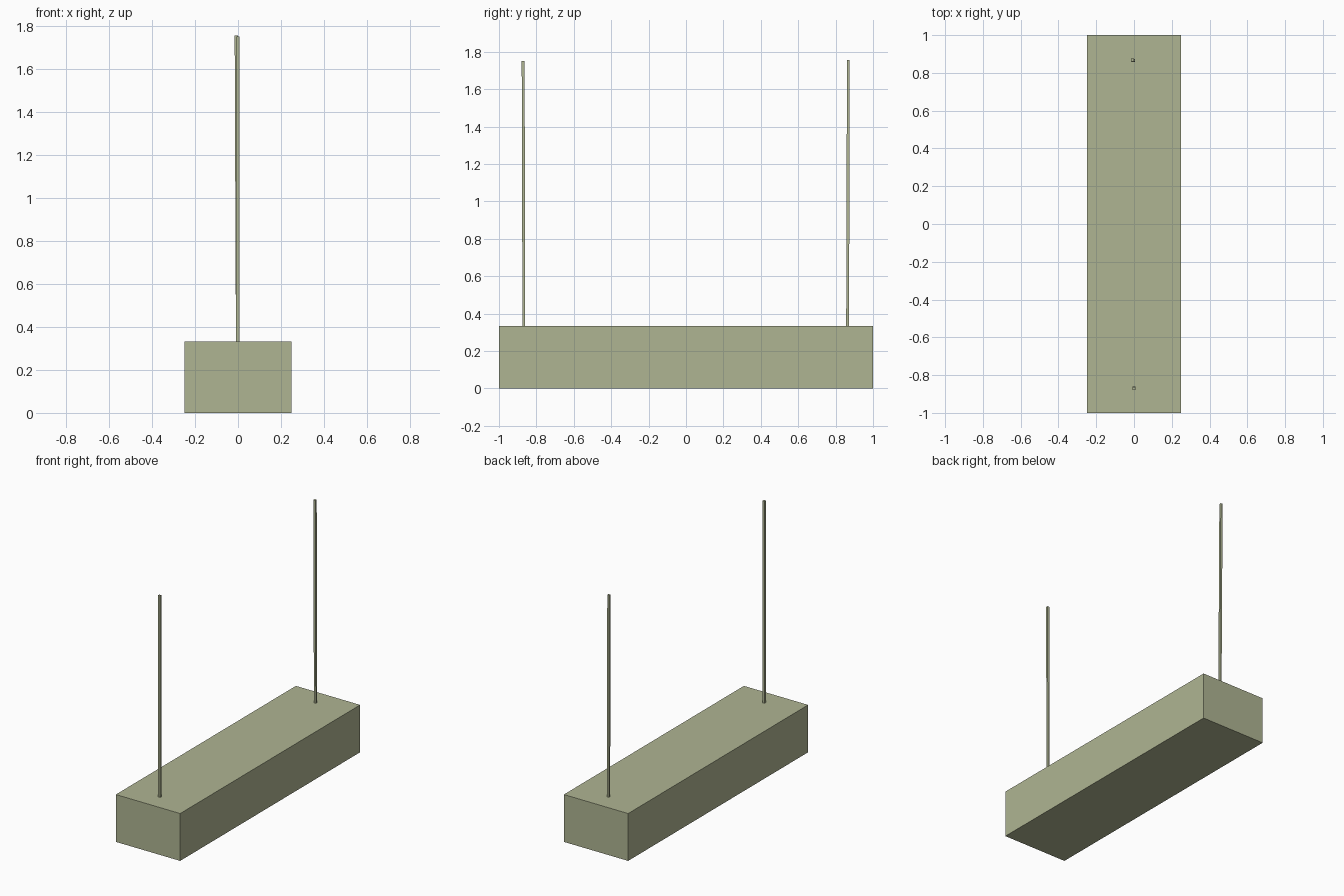
import bpy, bmesh
from mathutils import Vector

if "Cube" in bpy.data.objects:
    bpy.data.objects.remove(bpy.data.objects["Cube"])

mat = bpy.data.materials.new("khaki")
mat.diffuse_color = (0.43, 0.46, 0.29, 1)
mat.use_nodes = True
mat.node_tree.nodes["Principled BSDF"].inputs["Base Color"].default_value = mat.diffuse_color


def loft(name, rings):
    """Square-section solid through rings of (x, y, z, half_x, half_y)."""
    bm = bmesh.new()
    loops = []
    for x, y, z, hx, hy in rings:
        loops.append([bm.verts.new(Vector((x + sx * hx, y + sy * hy, z)))
                      for sx, sy in ((-1, -1), (1, -1), (1, 1), (-1, 1))])
    for a, b in zip(loops, loops[1:]):
        for i in range(4):
            j = (i + 1) % 4
            bm.faces.new((a[i], a[j], b[j], b[i]))
    bm.faces.new(loops[0][::-1])
    bm.faces.new(loops[-1])
    me = bpy.data.meshes.new(name)
    bm.to_mesh(me)
    bm.free()
    me.materials.append(mat)
    ob = bpy.data.objects.new(name, me)
    bpy.context.collection.objects.link(ob)
    return ob


# Solid rectangular block
loft("base_block", [(0, 0, 0, 0.25, 1), (0, 0, 0.333, 0.25, 1)])

# Thin posts, each leaning very slightly
H = 0.0075
loft("front_post", [(-0.001, -0.867, 0.333, H, H),
                    (0, -0.869, 1.24, H, H),
                    (0, -0.871, 1.752, H, H)])
loft("back_post", [(-0.002, 0.864, 0.333, H, H),
                   (-0.005, 0.866, 1.0, H, H),
                   (-0.008, 0.868, 1.757, H, H)])
